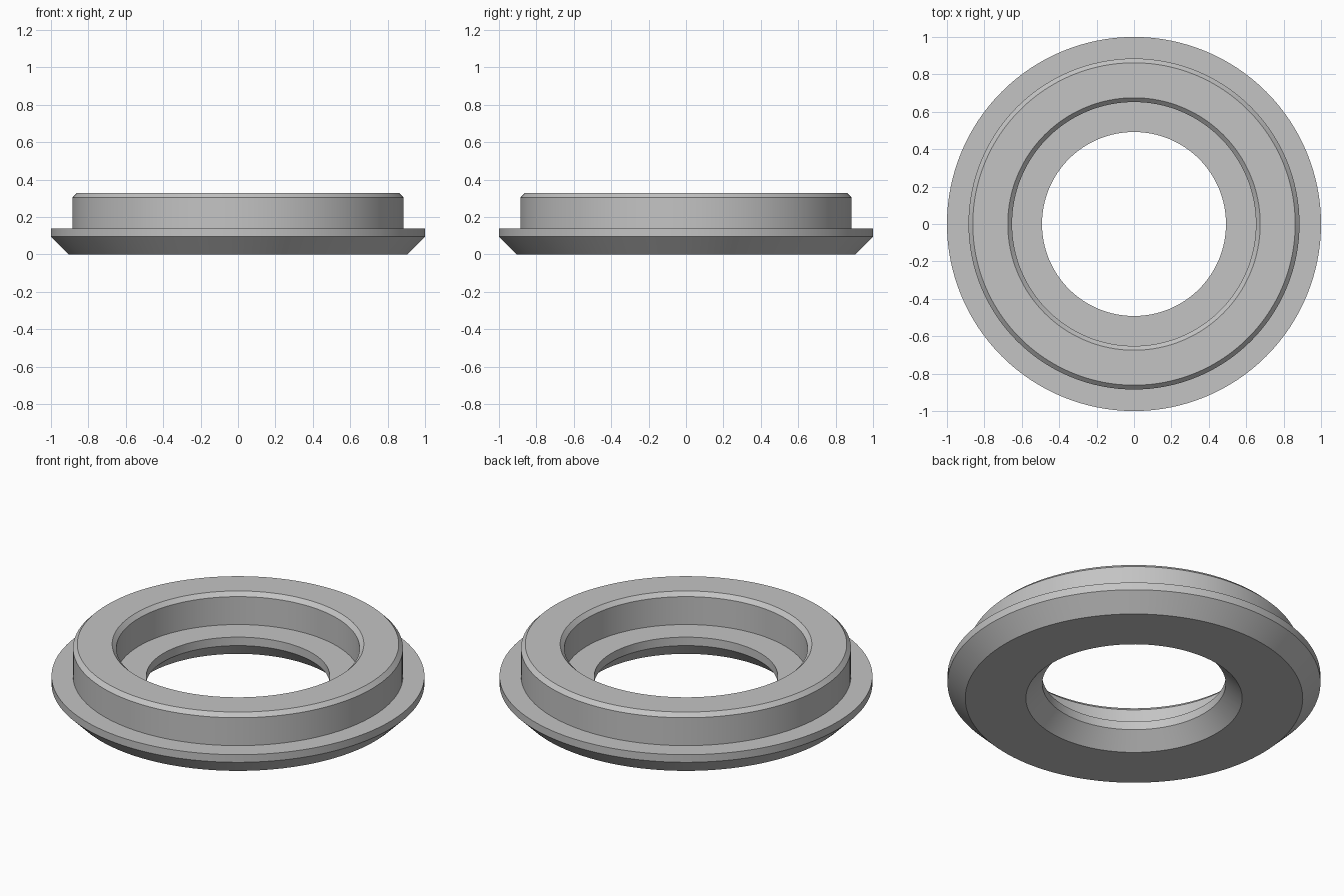
import bpy, bmesh, math

cube = bpy.data.objects.get("Cube")
if cube:
    bpy.data.objects.remove(cube, do_unlink=True)

SEGMENTS = 128

# One metal colour
metal = bpy.data.materials.new("grey_metal")
metal.use_nodes = True
colour = (0.55, 0.55, 0.55, 1)
metal.diffuse_color = colour
metal.node_tree.nodes["Principled BSDF"].inputs["Base Color"].default_value = colour

# Closed cross-section (radius, height), from the bottom rim outwards and round
profile = [
    (0.58, 0), (0.905, 0),               # underside
    (1, 0.095), (1, 0.14),               # flange bevel and rim
    (0.885, 0.14), (0.885, 0.305),       # flange top and collar wall
    (0.862, 0.328), (0.675, 0.328),      # collar chamfer and top
    (0.652, 0.305), (0.652, 0.14),       # inner chamfer and recess wall
    (0.492, 0.14), (0.492, 0.09),        # recess floor and bore
]

# Revolve the section into a ring
bm = bmesh.new()
rings = []
for i in range(SEGMENTS):
    a = math.tau * i / SEGMENTS
    rings.append([bm.verts.new((r * math.cos(a), r * math.sin(a), z)) for r, z in profile])
for i, ring in enumerate(rings):
    following = rings[(i + 1) % SEGMENTS]
    for j in range(len(profile)):
        k = (j + 1) % len(profile)
        bm.faces.new((ring[j], following[j], following[k], ring[k]))
bmesh.ops.recalc_face_normals(bm, faces=bm.faces)

mesh = bpy.data.meshes.new("flanged_ring")
bm.to_mesh(mesh)
bm.free()
mesh.materials.append(metal)
flanged_ring = bpy.data.objects.new("flanged_ring", mesh)
bpy.context.collection.objects.link(flanged_ring)

# Smooth round walls, crisp edges
bpy.ops.object.select_all(action="DESELECT")
flanged_ring.select_set(True)
bpy.context.view_layer.objects.active = flanged_ring
bpy.ops.object.shade_smooth_by_angle(angle=math.radians(30))
